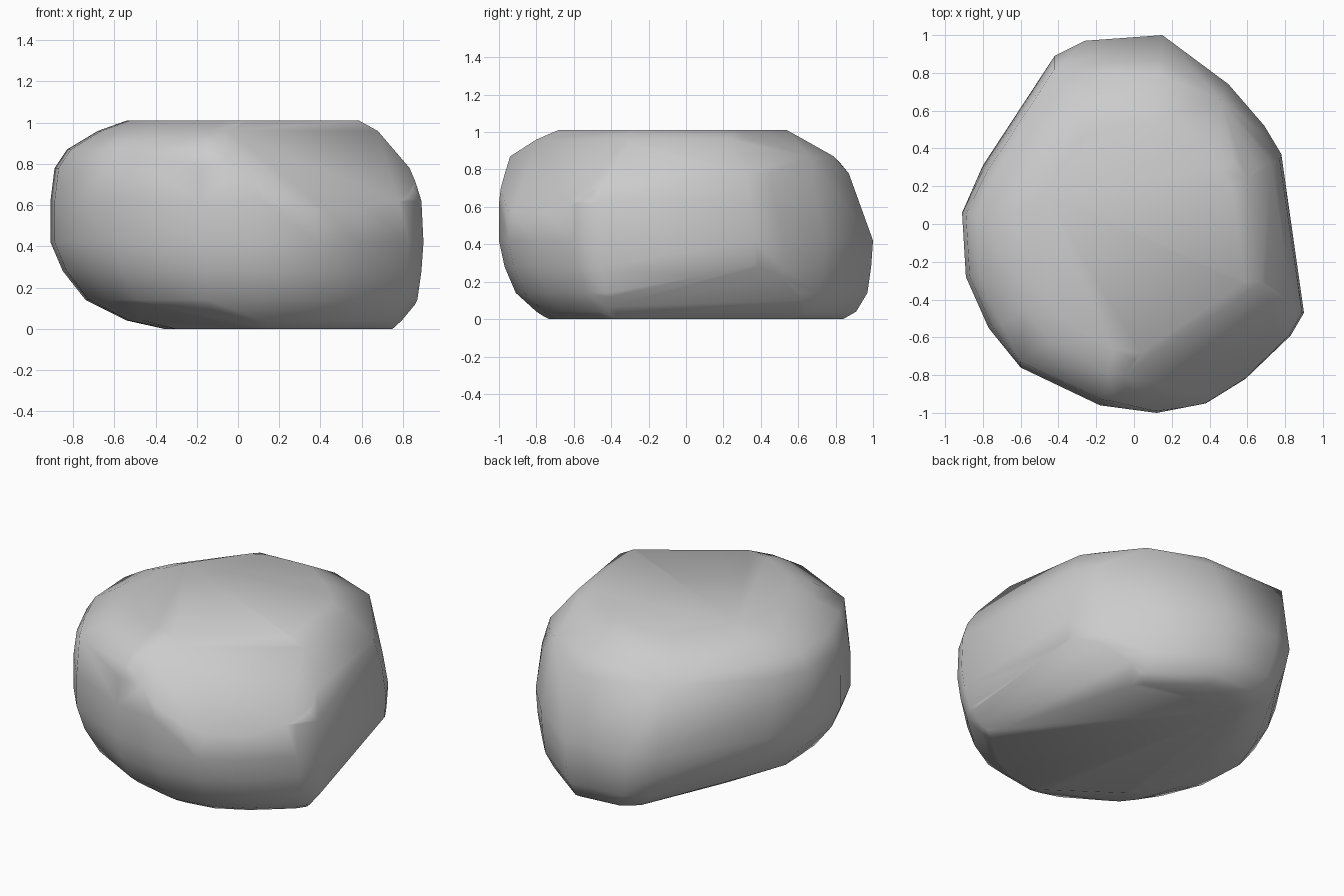
import bpy, bmesh
from mathutils import Vector

if "Cube" in bpy.data.objects:
    bpy.data.objects.remove(bpy.data.objects["Cube"])

# Plan outline of the boulder at its widest
outline = [(.9, -.47), (.83, -.59), (.59, -.82), (.38, -.95), (.12, -1), (-.18, -.96),
           (-.6, -.76), (-.77, -.55), (-.89, -.28), (-.91, .06), (-.8, .31), (-.42, .89),
           (-.26, .97), (.15, 1), (.5, .74), (.69, .52), (.78, .37)]

# Reach of each level: height, left, right, front, back
levels = [(0, .36, .77, .74, .82), (.04, .54, .82, .8, .91), (.14, .74, .87, .91, .97),
          (.28, .85, .89, .97, .99), (.42, .91, .9, 1, 1), (.62, .91, .89, 1, .92),
          (.78, .89, .84, .98, .87), (.87, .83, .76, .97, .79), (.96, .68, .69, .82, .63),
          (1.01, .54, .59, .69, .54)]

# Prominent corners that stand out from the levels
corners = [(-.42, .82, .84), (-.6, -.73, .86), (.46, .66, .87), (.15, .84, 0)]

# Chipped facets, each through three points
chips = [((.78, -.48, 0), (.48, .55, 0), (.8, .16, .25)),          # right undercut
         ((-.25, -.45, 0), (.1, -.7, 0), (-.55, -.68, .14)),       # front left undercut
         ((.16, -.6, 1.01), (.6, -.3, 1.01), (.6, -.95, .45))]     # front right shoulder


def wrap(bm):
    """Replace the mesh with the convex skin of its points."""
    points = [v.co.copy() for v in bm.verts]
    bm.clear()
    for p in points:
        bm.verts.new(p)
    bmesh.ops.remove_doubles(bm, verts=bm.verts, dist=.005)
    bmesh.ops.convex_hull(bm, input=bm.verts)
    loose = [v for v in bm.verts if not v.link_faces]
    bmesh.ops.delete(bm, geom=loose, context='VERTS')


# Stack the outline through the levels
bm = bmesh.new()
for z, left, right, front, back in levels:
    for x, y in outline:
        sx = right / .9 if x > 0 else left / .91
        sy = back if y > 0 else front
        bm.verts.new((x * sx, y * sy, z))
for corner in corners:
    bm.verts.new(corner)
wrap(bm)

# Slice off the chips, keeping the middle
for chip in chips:
    a, b, c = map(Vector, chip)
    normal = (b - a).cross(c - a).normalized()
    if normal.dot(Vector((0, 0, .5)) - a) > 0:
        normal = -normal
    geom = bm.verts[:] + bm.edges[:] + bm.faces[:]
    bmesh.ops.bisect_plane(bm, geom=geom, plane_co=a, plane_no=normal, clear_outer=True)
    wrap(bm)

bmesh.ops.recalc_face_normals(bm, faces=bm.faces)
for f in bm.faces:
    f.smooth = True

mesh = bpy.data.meshes.new("boulder")
bm.to_mesh(mesh)
bm.free()
boulder = bpy.data.objects.new("boulder", mesh)
bpy.context.collection.objects.link(boulder)
